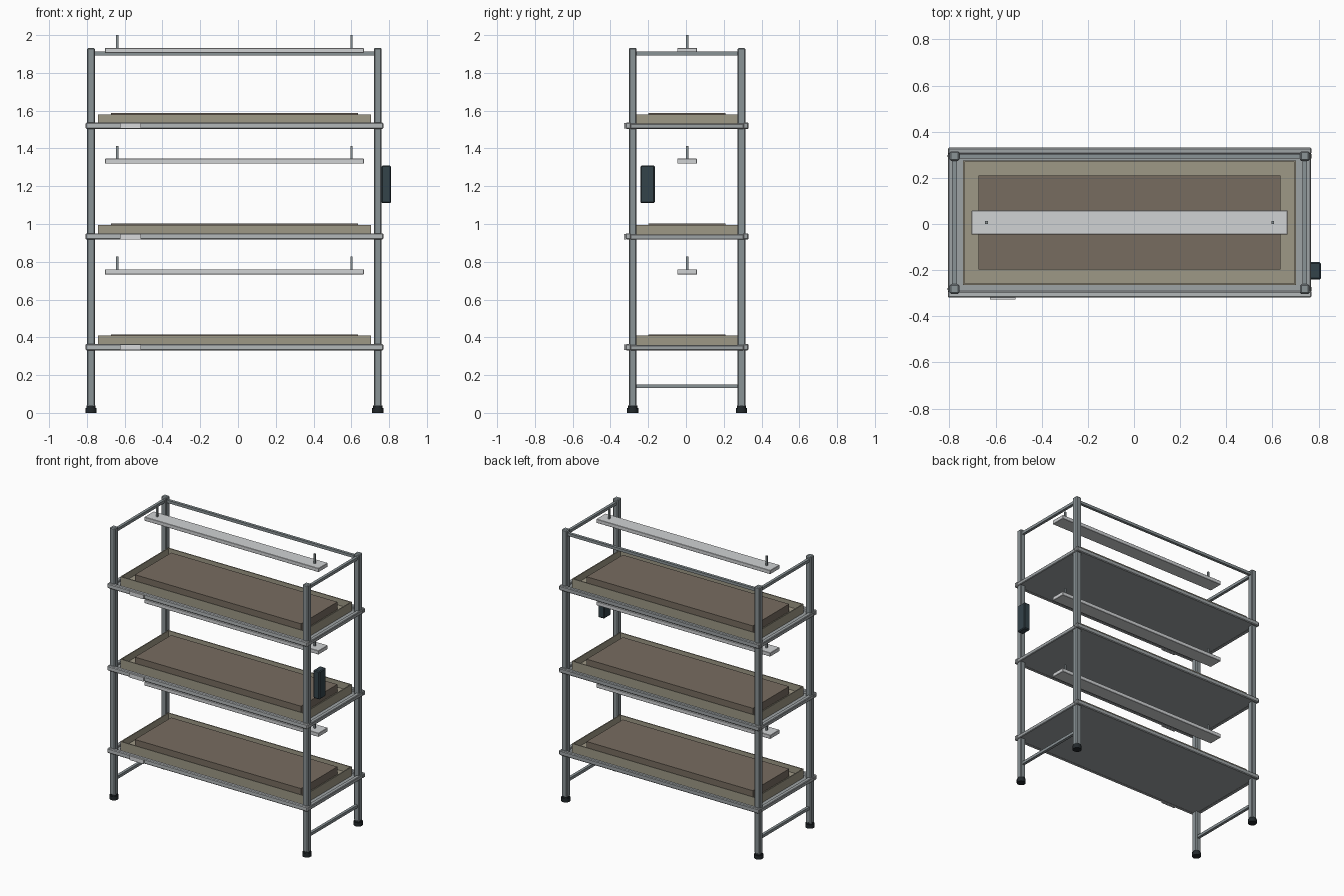
import bpy, bmesh
from mathutils import Vector

if "Cube" in bpy.data.objects:
    bpy.data.objects.remove(bpy.data.objects["Cube"])

CX, CY = -0.019, 0.006      # centre of the rack frame
PX, PY = 0.759, 0.288       # post offsets from the centre
STEP = 0.586                # spacing of the tiers


def material(name, hex_colour):
    def lin(c):
        c /= 255
        return c / 12.92 if c <= 0.04045 else ((c + 0.055) / 1.055) ** 2.4
    m = bpy.data.materials.new(name)
    m.diffuse_color = (*[lin((hex_colour >> s) & 255) for s in (16, 8, 0)], 1)
    m.use_nodes = True
    m.node_tree.nodes["Principled BSDF"].inputs["Base Color"].default_value = m.diffuse_color
    return m


STEEL = material("steel grey", 0x8A9396)
SILVER = material("light silver", 0xB4B8BA)
DECK = material("shelf grey", 0x9EA3A5)
TRAY = material("tray beige", 0x9E9886)
SOIL = material("soil brown", 0x776C60)
LAMP = material("lamp white", 0xD0D2D4)
LABEL = material("label white", 0xD8DADB)
BOX = material("dark slate", 0x34434A)
RUBBER = material("rubber black", 0x22282B)


def finish(name, bm, mat):
    me = bpy.data.meshes.new(name)
    bm.to_mesh(me)
    bm.free()
    me.materials.append(mat)
    ob = bpy.data.objects.new(name, me)
    bpy.context.collection.objects.link(ob)
    return ob


def box(name, x, y, z, mat, bevel=0.0):
    """Box from (min, max) pairs, with optional chamfered edges."""
    bm = bmesh.new()
    bmesh.ops.create_cube(bm, size=1)
    for v in bm.verts:
        v.co = Vector([r[0] if c < 0 else r[1] for c, r in zip(v.co, (x, y, z))])
    if bevel:
        bmesh.ops.bevel(bm, geom=bm.edges[:], offset=bevel, segments=1, affect='EDGES')
    return finish(name, bm, mat)


def span(c, half):
    return (c - half, c + half)


def open_tray(name, x, y, z, wall, floor):
    """Box whose top face is inset and pushed down to the floor."""
    ob = box(name, x, y, z, TRAY)
    bm = bmesh.new()
    bm.from_mesh(ob.data)
    top = max(bm.faces, key=lambda f: f.calc_center_median().z)
    bmesh.ops.inset_region(bm, faces=[top], thickness=wall)
    inner = bmesh.ops.extrude_discrete_faces(bm, faces=[top])["faces"][0]
    for v in inner.verts:
        v.co.z = floor
    bm.to_mesh(ob.data)
    bm.free()


def cylinder(name, x, y, z, radius, mat, sides=16):
    bm = bmesh.new()
    bmesh.ops.create_cone(bm, cap_ends=True, segments=sides, radius1=radius,
                          radius2=radius, depth=z[1] - z[0])
    bmesh.ops.translate(bm, verts=bm.verts, vec=(x, y, sum(z) / 2))
    ob = finish(name, bm, mat)
    for p in ob.data.polygons:
        p.use_smooth = abs(p.normal.z) < 0.5
    ob.data.set_sharp_from_angle(angle=0.7)


# posts and feet
for sx, side in ((-1, "left"), (1, "right")):
    x = CX + sx * PX
    for sy, end in ((-1, "front"), (1, "back")):
        y = CY + sy * PY
        box(f"{end}_{side}_post", span(x, 0.021), span(y, 0.021), (0.03, 1.932), STEEL, 0.006)
        cylinder(f"{end}_{side}_foot", x, y, (0, 0.027), 0.030, RUBBER)
        cylinder(f"{end}_{side}_foot_collar", x, y, (0.027, 0.038), 0.024, RUBBER)
    # side braces at top and bottom
    for z, level in ((0.141, "lower"), (1.903, "upper")):
        box(f"{level}_{side}_brace", span(x, 0.010), span(CY, PY - 0.015), span(z, 0.010), STEEL)

# top back brace
box("top_back_brace", span(CX, PX - 0.015), span(CY + PY, 0.010), span(1.902, 0.010), STEEL)

for i in range(3):
    dz = i * STEP
    n = f"_{i + 1}"
    zs = (0.331 + dz, 0.365 + dz)
    # shelf deck and its edge rails
    box("shelf_deck" + n, span(CX, 0.780), span(CY, 0.316), (0.332 + dz, 0.346 + dz), DECK)
    box("shelf_front_rail" + n, span(CX, 0.788), (CY - 0.325, CY - 0.297), zs, SILVER, 0.005)
    box("shelf_back_rail" + n, span(CX, 0.788), (CY + 0.297, CY + 0.325), zs, DECK, 0.005)
    for sx, side in ((-1, "left"), (1, "right")):
        box(f"shelf_{side}_rail" + n, span(CX + sx * 0.771, 0.015), span(CY, 0.300),
            (zs[0], zs[1] - 0.006), DECK, 0.004)
    # label plate on the front rail
    box("label_plate" + n, (-0.624, -0.513), (-0.328, -0.318), (0.333 + dz, 0.362 + dz), LABEL)
    # growing tray with a block of soil
    open_tray("tray" + n, span(CX, 0.722), span(CY, 0.270), (0.346 + dz, 0.409 + dz), 0.010, 0.362 + dz)
    box("soil_bed" + n, span(CX, 0.654), span(CY, 0.204), (0.360 + dz, 0.416 + dz), SOIL)
    # lamp bar with hanger rods
    box("lamp_bar" + n, span(CX, 0.685), span(CY, 0.052), (0.733 + dz, 0.760 + dz), LAMP, 0.002)
    for sx, side in ((-1, "left"), (1, "right")):
        box(f"lamp_{side}_hanger" + n, span(CX + sx * 0.620, 0.006), span(CY, 0.006),
            (0.755 + dz, 0.828 + dz), STEEL)

# control box on the right side
box("control_box", (0.760, 0.810), (-0.241, -0.165), (1.110, 1.310), BOX, 0.006)
